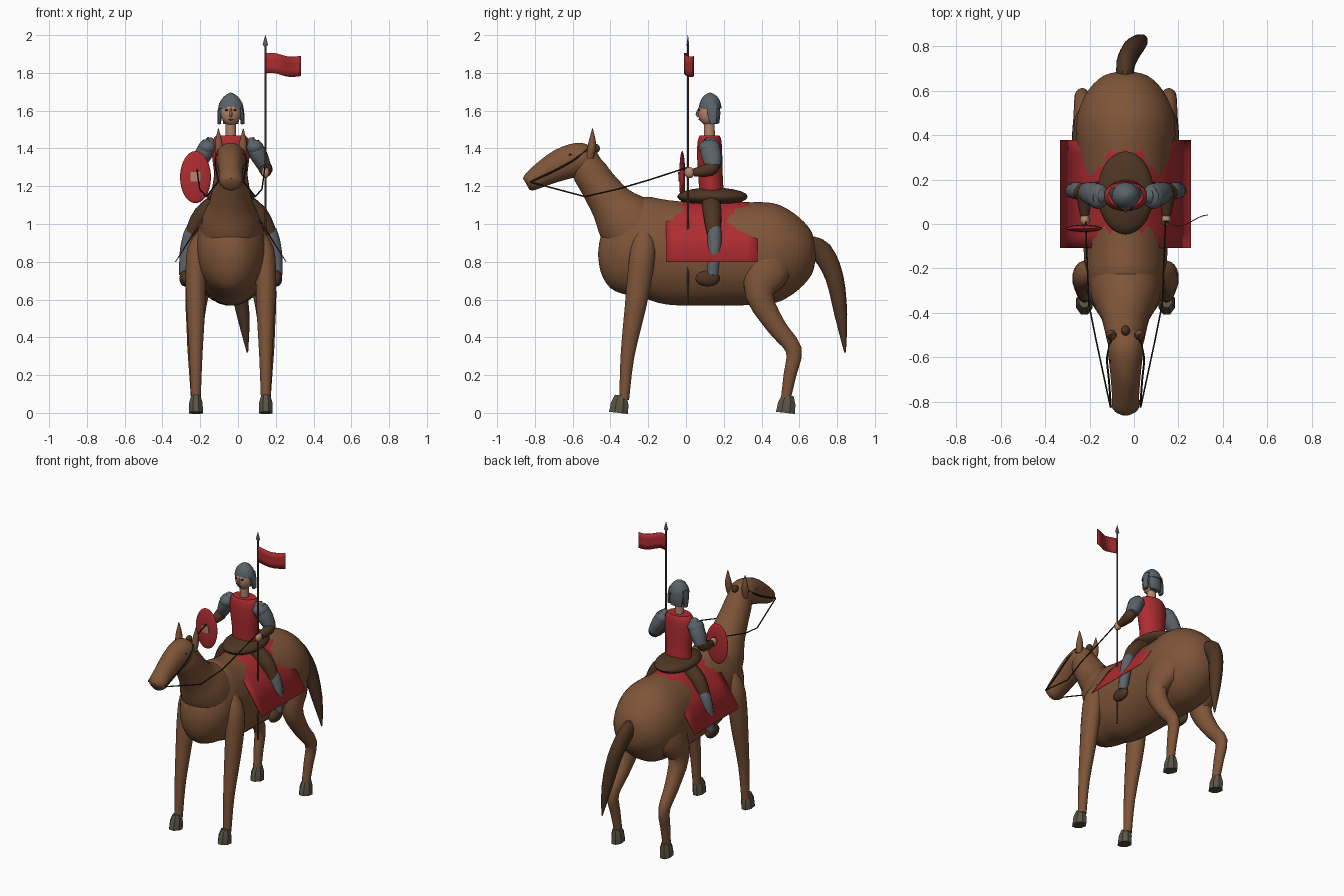
import bpy, bmesh, math
from mathutils import Vector

C = -0.038  # centre line of horse and rider


def mat(name, rgb):
    m = bpy.data.materials.new(name)
    m.diffuse_color = (*rgb, 1)
    return m


COAT = mat("coat brown", (0.21, 0.09, 0.04))
DARK = mat("dark brown", (0.075, 0.036, 0.017))
RED = mat("cloth red", (0.42, 0.025, 0.03))
HOOF = mat("hoof grey brown", (0.10, 0.088, 0.06))
STEEL = mat("steel grey", (0.105, 0.125, 0.14))
SKIN = mat("skin", (0.46, 0.24, 0.15))
STRAP = mat("strap black", (0.025, 0.016, 0.01))
WOOD = mat("shaft wood", (0.14, 0.055, 0.03))


def finish(bm, name, m, angle=40):
    bmesh.ops.recalc_face_normals(bm, faces=bm.faces)
    me = bpy.data.meshes.new(name)
    bm.to_mesh(me)
    bm.free()
    ob = bpy.data.objects.new(name, me)
    bpy.context.collection.objects.link(ob)
    me.materials.append(m)
    bpy.ops.object.select_all(action='DESELECT')
    ob.select_set(True)
    bpy.context.view_layer.objects.active = ob
    if angle:
        bpy.ops.object.shade_smooth_by_angle(angle=math.radians(angle))
    return ob


def catmull(rows, n):
    out = []
    for i in range(len(rows) - 1):
        a, b = rows[max(i - 1, 0)], rows[i]
        c, d = rows[i + 1], rows[min(i + 2, len(rows) - 1)]
        for k in range(n):
            t = k / n
            out.append([0.5 * (2 * q + (r - p) * t + (2 * p - 5 * q + 4 * r - s) * t * t
                        + (3 * q - p - 3 * r + s) * t ** 3) for p, q, r, s in zip(a, b, c, d)])
    return out + [list(rows[-1])]


def tube(name, rows, m, sides=20, sub=3, upright=False, angle=40):
    """Loft of ellipses; each row is x, y, z, side radius, other radius."""
    rows = catmull(rows, sub)
    P = [Vector(r[:3]) for r in rows]
    bm = bmesh.new()
    rings = []
    for i, r in enumerate(rows):
        t = (P[min(i + 1, len(P) - 1)] - P[max(i - 1, 0)]).normalized()
        if upright:
            t = Vector((0, -1, 0))
        ref = Vector((1, 0, 0)) if abs(t.x) < 0.9 else Vector((0, 1, 0))
        side = (ref - t * ref.dot(t)).normalized()
        up = t.cross(side)
        rings.append([bm.verts.new(P[i] + side * max(r[3], .001) * math.cos(a) + up * max(r[4], .001) * math.sin(a))
                      for a in (2 * math.pi * (k + .5) / sides for k in range(sides))])
    for a, b in zip(rings, rings[1:]):
        for k in range(sides):
            j = (k + 1) % sides
            bm.faces.new((a[k], a[j], b[j], b[k]))
    bm.faces.new(rings[0])
    bm.faces.new(rings[-1])
    return finish(bm, name, m, angle)


def ball(name, loc, rad, m, u=20, v=12):
    bm = bmesh.new()
    bmesh.ops.create_uvsphere(bm, u_segments=u, v_segments=v, radius=1)
    for w in bm.verts:
        w.co = Vector(loc) + Vector(a * b for a, b in zip(w.co, rad))
    return finish(bm, name, m, 60)


def sheet(name, nu, nv, f, m):
    bm = bmesh.new()
    g = [[bm.verts.new(f(i / nu, j / nv)) for j in range(nv + 1)] for i in range(nu + 1)]
    for i in range(nu):
        for j in range(nv):
            bm.faces.new((g[i][j], g[i + 1][j], g[i + 1][j + 1], g[i][j + 1]))
    ob = finish(bm, name, m)
    s = ob.modifiers.new("thickness", 'SOLIDIFY')
    s.thickness = 0.004
    return ob


# Horse barrel, neck and head
body = [(.687, .84, .02, .02), (.667, .845, .10, .11), (.60, .845, .17, .19), (.5, .845, .215, .255),
        (.40, .845, .225, .272), (.28, .84, .215, .272), (.1, .838, .2, .272), (-.1, .85, .19, .278),
        (-.22, .875, .185, .27), (-.32, .86, .17, .235), (-.40, .835, .125, .175), (-.45, .84, .07, .1),
        (-.465, .84, .01, .01)]
tube("horse_body", [(C, *r) for r in body], COAT, 32, upright=True)
neck = [(-.24, .93, .17, .19), (-.33, 1.03, .15, .16), (-.395, 1.11, .115, .118), (-.468, 1.213, .095, .098),
        (-.52, 1.3, .082, .09), (-.53, 1.38, .06, .055), (-.535, 1.42, .01, .01)]
tube("horse_neck", [(C, *r) for r in neck], COAT, 24)
head = [(-.475, 1.37, .02, .02), (-.5, 1.36, .065, .06), (-.56, 1.345, .08, .088), (-.66, 1.315, .07, .085),
        (-.76, 1.263, .062, .066), (-.825, 1.222, .06, .05), (-.845, 1.21, .03, .035)]
tube("horse_head", [(C, *r) for r in head], COAT, 24)
ball("forelock", (C, -.48, 1.40), (.02, .025, .025), DARK, 10, 6)

# Tail, swinging to one side
tube("tail", [(C, .65, .88, .04, .06), (C, .72, .85, .042, .06), (C + .03, .785, .72, .045, .05),
              (C + .065, .82, .52, .035, .035), (C + .088, .842, .32, .004, .005)], DARK, 12)

for s, tag in ((-1, "left"), (1, "right")):
    def at(rows):
        return [(C + s * r[0], *r[1:]) for r in rows]
    # Horse legs and hooves
    tube("front_leg_" + tag, at([(.14, -.22, .96, .03, .04), (.175, -.228, .86, .055, .066),
         (.185, -.245, .72, .055, .066), (.185, -.268, .56, .05, .057), (.185, -.31, .3, .035, .037),
         (.185, -.327, .07, .026, .026)]), COAT)
    tube("hind_leg_" + tag, at([(.11, .47, .9, .08, .1), (.15, .43, .76, .085, .125), (.18, .39, .62, .062, .075),
         (.19, .48, .455, .045, .052), (.195, .57, .335, .035, .043), (.19, .55, .2, .03, .034),
         (.185, .527, .07, .026, .026)]), COAT)
    for part, y in (("front", -.357), ("hind", .527)):
        tube(f"{part}_hoof_{tag}", at([(.185, y, 0, .04, .055), (.185, y + .006, .05, .039, .05),
             (.185, y + .012, .092, .026, .034)]), HOOF, 8, 1, angle=20)
    # Ears, eyes, bridle and reins
    tube("ear_" + tag, at([(.06, -.51, 1.35, .02, .02), (.064, -.497, 1.42, .022, .022),
         (.066, -.495, 1.505, .002, .002)]), COAT, 10)
    ball("horse_eye_" + tag, (C + s * .062, -.61, 1.365), (.012, .014, .012), STRAP, 10, 6)
    tube("bridle_" + tag, at([(.066, -.825, 1.222, .005, .005), (.075, -.7, 1.28, .005, .005),
         (.083, -.6, 1.335, .005, .005), (.062, -.52, 1.395, .005, .005)]), STRAP, 6)
    tube("rein_" + tag, at([(.068, -.825, 1.222, .004, .004), (.13, -.535, 1.145, .004, .004),
         (.165, -.36, 1.185, .004, .004), (.172, -.19, 1.235, .004, .004), (.18, .01, 1.3, .004, .004)]),
         STRAP, 6, 1)
    # Rider's arms
    tube("arm_armour_" + tag, at([(.09, .125, 1.425, .025, .03), (.115, .125, 1.415, .045, .05),
         (.15, .135, 1.36, .046, .055), (.18, .145, 1.30, .036, .042)]), STEEL, 12)
    ball("shoulder_plate_" + tag, (C + s * .125, .125, 1.405), (.05, .058, .042), STEEL, 14, 8)
    tube("forearm_" + tag, at([(.18, .155, 1.315, .03, .03), (.185, .125, 1.288, .036, .037),
         (.184, .04, 1.272, .021, .022)]), DARK, 12)
    ball("hand_" + tag, (C + s * .183, .018, 1.272), (.022, .028, .03), SKIN, 10, 6)
    # Rider's legs
    tube("thigh_" + tag, at([(.05, .13, 1.13, .05, .05), (.15, .14, 1.05, .05, .05),
         (.21, .145, .95, .036, .036)]), DARK, 12)
    tube("greave_" + tag, at([(.192, .15, .985, .022, .026), (.21, .15, .96, .036, .038),
         (.235, .15, .86, .036, .036), (.247, .14, .73, .028, .03)]), STEEL, 12)
    ball("boot_" + tag, (C + s * .243, .115, .712), (.03, .066, .043), DARK, 14, 8)
    # Helmet cheek guards and rider's eyes
    tube("cheek_guard_" + tag, at([(.05, .135, 1.64, .012, .03), (.058, .138, 1.59, .014, .028),
         (.062, .145, 1.53, .01, .018)]), STEEL, 8)
    ball("rider_eye_" + tag, (C + s * .022, .07, 1.603), (.009, .007, .005), STRAP, 8, 6)

# Saddle blanket and saddle
half = [(0, 1.112), (.07, 1.098), (.13, 1.045), (.18, .975), (.295, .80)]
prof = [(-x, z) for x, z in half[:0:-1]] + half


def blanket(u, v):
    x, z = prof[round(u * 8)]
    return (C + x, -.107 + .485 * v, z + .012 * math.sin(v * math.pi) * (abs(x) < .2))


sheet("saddle_blanket", 8, 8, blanket, RED)
ball("saddle", (C, .14, 1.145), (.127, .187, .048), DARK, 28, 10)

# Rider's tunic, neck and head
tube("tunic", [(C, .135, 1.06, .07, .05), (C, .135, 1.16, .088, .064), (C, .13, 1.25, .088, .066),
               (C, .125, 1.37, .102, .068), (C, .125, 1.44, .098, .064), (C, .125, 1.468, .08, .054)], RED, 16)
tube("rider_neck", [(C, .125, 1.45, .029, .029), (C, .122, 1.56, .029, .03)], SKIN, 12, 1)
ball("rider_head", (C, .118, 1.59), (.054, .055, .07), SKIN)
tube("nose", [(C, .07, 1.612, .005, .006), (C, .06, 1.58, .009, .01), (C, .068, 1.568, .004, .004)], SKIN, 8)
ball("mouth", (C, .0705, 1.553), (.014, .006, .004), WOOD, 8, 6)

# Helmet: dome, neck guard, small knob
tube("helmet", [(C, .128, 1.612, .066, .06), (C, .128, 1.635, .063, .057), (C, .128, 1.665, .047, .045),
                (C, .128, 1.685, .025, .025), (C, .128, 1.695, .004, .004)], STEEL, 14, 2, angle=25)
tube("neck_guard", [(C, .145, 1.63, .05, .035), (C, .155, 1.58, .048, .028), (C, .162, 1.53, .042, .014)],
     STEEL, 12)

# Lance with steel tip and waving pennant
LX, LY = .145, .01
tube("lance_shaft", [(LX, LY, .57, .006, .006), (LX, LY, 1.95, .006, .006)], WOOD, 8, 1)
tube("lance_tip", [(LX, LY, 1.94, .006, .005), (LX, LY, 1.948, .016, .007), (LX, LY, 2.0, .001, .001)],
     STEEL, 8, 1)
sheet("pennant", 12, 3, lambda u, v: (LX + .187 * u, LY - .018 * math.sin(u * 5) + .015 * u * u,
      1.797 + .107 * v - .018 * u + .006 * math.sin(u * 7)), RED)

# Oval shield with a grip plate showing in the middle
ball("shield", (C - .187, -.02, 1.248), (.082, .016, .138), RED, 28, 14)
tube("shield_grip", [(C - .187, -.034, 1.225, .03, .006), (C - .187, -.036, 1.275, .03, .006)], SKIN, 8, 1)
